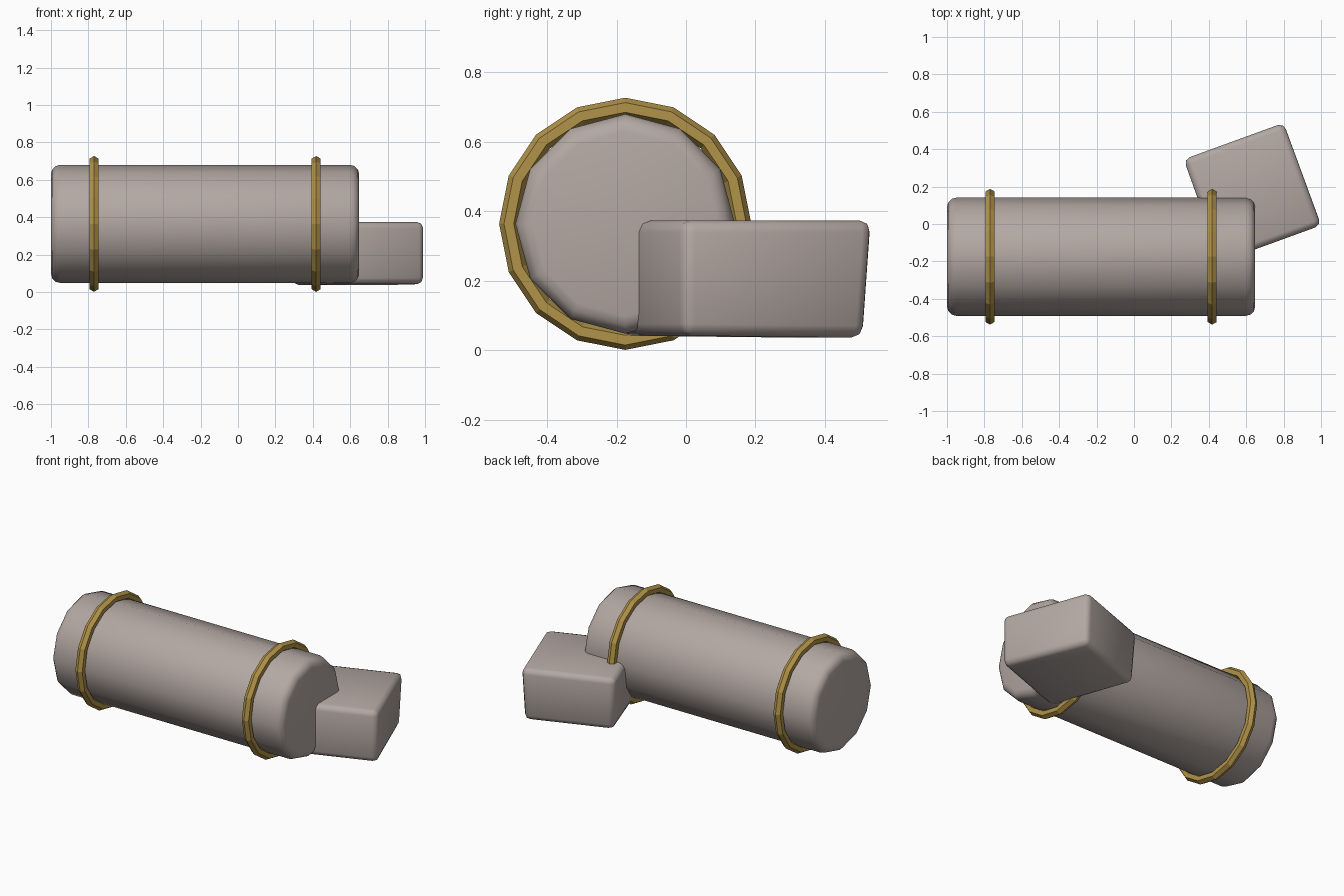
import bpy, bmesh, math
from mathutils import Matrix, Vector

if "Cube" in bpy.data.objects:
    bpy.data.objects.remove(bpy.data.objects["Cube"])


def material(name, rgb):
    m = bpy.data.materials.new(name)
    m.diffuse_color = (*rgb, 1)
    m.use_nodes = True
    m.node_tree.nodes["Principled BSDF"].inputs["Base Color"].default_value = m.diffuse_color
    return m


stone = material("warm grey", (0.45, 0.39, 0.365))
brass = material("brass", (0.44, 0.29, 0.065))
AXIS_Y, AXIS_Z = -0.175, 0.364


def make(name, bm, mat, smooth):
    bmesh.ops.recalc_face_normals(bm, faces=bm.faces)
    me = bpy.data.meshes.new(name)
    bm.to_mesh(me)
    bm.free()
    me.materials.append(mat)
    for p in me.polygons:
        p.use_smooth = smooth
    ob = bpy.data.objects.new(name, me)
    bpy.context.collection.objects.link(ob)
    return ob


def revolve(name, profile, sides, mat, smooth, closed):
    """Sweep (x, radius) points round the long axis, first vertex at the top."""
    bm = bmesh.new()
    rings = []
    for i in range(sides):
        a = 2 * math.pi * i / sides
        rings.append([bm.verts.new((x, AXIS_Y + r * math.sin(a), AXIS_Z + r * math.cos(a)))
                      for x, r in profile])
    n = len(profile)
    for i in range(sides):
        p, q = rings[i], rings[(i + 1) % sides]
        for j in range(n if closed else n - 1):
            k = (j + 1) % n
            bm.faces.new((p[j], p[k], q[k], q[j]))
    if not closed:  # end caps
        bm.faces.new([r[0] for r in rings])
        bm.faces.new([r[-1] for r in rings])
    return make(name, bm, mat, smooth)


# twelve-sided log body with rounded rims
R, X0, X1, B = 0.316, -1.0, 0.648, 0.05
arc = [(B * (1 - math.cos(t)), R - B * (1 - math.sin(t)))
       for t in (0, math.pi / 6, math.pi / 3, math.pi / 2)]
revolve("main_cylinder", [(X0 + d, r) for d, r in arc] + [(X1 - d, r) for d, r in reversed(arc)],
        12, stone, True, False)

# two brass bands, hexagonal in section
for name, cx in (("left_band", -0.77), ("right_band", 0.418)):
    revolve(name, [(cx + 0.028 * math.sin(k * math.pi / 3), 0.335 + 0.028 * math.cos(k * math.pi / 3))
                   for k in range(6)], 16, brass, False, True)

# turned block with softened edges, slightly pulled in at the lower back
bm = bmesh.new()
bmesh.ops.create_cube(bm, size=1, matrix=Matrix.Diagonal((0.572, 0.585, 0.332, 1)))
for v in bm.verts:
    if v.co.y > 0 and v.co.z < 0:
        v.co += Vector((-0.015 if v.co.x > 0 else 0.015, -0.02, -0.006))
bmesh.ops.bevel(bm, geom=bm.edges[:], offset=0.034, segments=2, profile=0.5, affect='EDGES')
bmesh.ops.transform(bm, verts=bm.verts,
                    matrix=Matrix.Translation((0.632, 0.17, 0.208)) @ Matrix.Rotation(math.radians(20), 4, 'Z'))
make("side_block", bm, stone, True)
